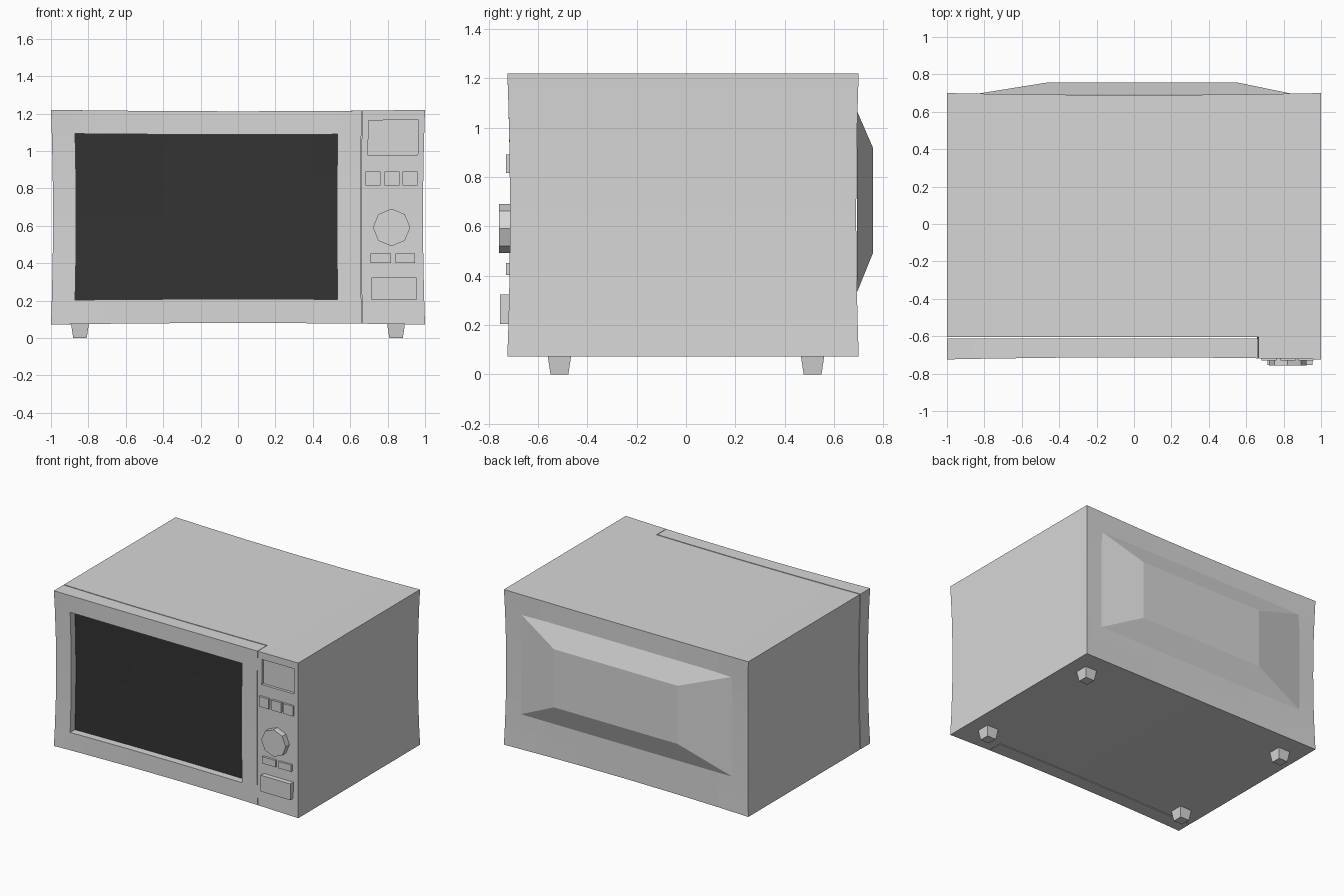
import bpy, bmesh, math
from mathutils import Vector

if "Cube" in bpy.data.objects:
    bpy.data.objects.remove(bpy.data.objects["Cube"])


def material(name, v):
    m = bpy.data.materials.new(name)
    m.diffuse_color = (v, v, v, 1)
    m.use_nodes = True
    m.node_tree.nodes["Principled BSDF"].inputs["Base Color"].default_value = m.diffuse_color
    return m


GREY = material("casing grey", 0.68)
DARK = material("dark glass", 0.033)
Z0, Z1 = 0.072, 1.22
ZC, ZH = (Z0 + Z1) / 2, (Z1 - Z0) / 2


def finish(name, bm, mats=(GREY,)):
    bmesh.ops.recalc_face_normals(bm, faces=bm.faces)
    mesh = bpy.data.meshes.new(name)
    bm.to_mesh(mesh)
    bm.free()
    for m in mats:
        mesh.materials.append(m)
    ob = bpy.data.objects.new(name, mesh)
    bpy.context.collection.objects.link(ob)
    return ob


def pinch(co):
    """Draw the middle of every side slightly inwards."""
    ux, uz = min(1, abs(co.x)), min(1, abs(co.z - ZC) / ZH)
    x = co.x * (1 - 0.011 * (1 - uz ** 2))
    z = ZC + (co.z - ZC) * (1 - 0.014 * (1 - ux ** 2))
    y = co.y
    if abs(y) > 0.63:
        y *= 1 - 0.015 * (1 - ux ** 2 * uz ** 2)
    return Vector((x, y, z))


def casing(name, profile, recess, depth, mats=(GREY,)):
    """Plan profile extruded upwards, with a recess in the front, then pinched."""
    bm = bmesh.new()
    base = bm.faces.new([bm.verts.new((x, y, Z0)) for x, y in profile])
    top = bmesh.ops.extrude_face_region(bm, geom=[base], use_keep_orig=True)
    bmesh.ops.translate(bm, vec=(0, 0, Z1 - Z0),
                        verts=[g for g in top["geom"] if isinstance(g, bmesh.types.BMVert)])
    x0, x1, z0, z1 = recess
    cuts = [((x, 0, 0), (1, 0, 0)) for x in (-0.75, -0.4, 0, 0.4, 0.665, x0, x1)]
    cuts += [((0, 0, z), (0, 0, 1)) for z in (0.22, 0.42, ZC, 0.87, 1.07, z0, z1)]
    cuts.append(((0, -0.605, 0), (0, 1, 0)))
    for co, no in cuts:
        bmesh.ops.bisect_plane(bm, geom=bm.verts[:] + bm.edges[:] + bm.faces[:],
                               dist=1e-5, plane_co=co, plane_no=no)
    bmesh.ops.recalc_face_normals(bm, faces=bm.faces)
    # sink the recess into the front
    hole = []
    for f in bm.faces:
        c = f.calc_center_median()
        if c.y < -0.72 and x0 < c.x < x1 and z0 < c.z < z1:
            hole.append(f)
    out = bmesh.ops.extrude_face_region(bm, geom=hole)["geom"]
    floor = [g for g in out if isinstance(g, bmesh.types.BMFace)]
    bmesh.ops.translate(bm, vec=(0, depth, 0),
                        verts=[g for g in out if isinstance(g, bmesh.types.BMVert)])
    for f in floor:
        f.material_index = len(mats) - 1
    bmesh.ops.delete(bm, geom=[f for f in hole if f.is_valid], context='FACES')
    for v in bm.verts:
        v.co = pinch(v.co)
    return finish(name, bm, mats)


def frustum(name, lower, upper):
    """Solid between two rings of points."""
    bm = bmesh.new()
    a = [bm.verts.new(p) for p in lower]
    b = [bm.verts.new(p) for p in upper]
    bm.faces.new(a)
    bm.faces.new(b)
    for i in range(len(a)):
        j = (i + 1) % len(a)
        bm.faces.new((a[i], a[j], b[j], b[i]))
    return finish(name, bm)


def rect(x0, x1, z0, z1, y):
    return [(x0, y, z0), (x1, y, z0), (x1, y, z1), (x0, y, z1)]


def square(cx, cy, r, z):
    return [(cx - r, cy - r, z), (cx + r, cy - r, z), (cx + r, cy + r, z), (cx - r, cy + r, z)]


# main casing with control column and sunken display
casing("casing", [(-1, 0.7), (1, 0.7), (1, -0.724), (0.665, -0.724), (0.665, -0.605), (-1, -0.605)],
       (0.7, 0.968, 0.978, 1.167), 0.02)

# door with sunken dark window
casing("door", [(-1, -0.612), (0.662, -0.612), (0.662, -0.724), (-1, -0.724)],
       (-0.875, 0.535, 0.202, 1.094), 0.055, (GREY, DARK))

# rear bulge
frustum("rear_housing", rect(-0.866, 0.866, 0.33, 1.07, 0.692), rect(-0.46, 0.55, 0.49, 0.92, 0.757))

# push buttons: x range, z range, front depth
BUTTONS = {
    "button_left": (0.681, 0.762, 0.816, 0.891, -0.73),
    "button_middle": (0.783, 0.863, 0.816, 0.891, -0.73),
    "button_right": (0.879, 0.96, 0.816, 0.891, -0.73),
    "small_button_left": (0.708, 0.817, 0.402, 0.452, -0.73),
    "small_button_right": (0.842, 0.945, 0.402, 0.452, -0.73),
    "door_release": (0.713, 0.955, 0.204, 0.324, -0.753),
}
for name, (x0, x1, z0, z1, y) in BUTTONS.items():
    frustum(name, rect(x0, x1, z0, z1, -0.69), rect(x0, x1, z0, z1, y))

# eight-sided timer knob
dial = [(0.821 + 0.1 * math.cos(math.tau * i / 8), 0.591 + 0.1 * math.sin(math.tau * i / 8))
        for i in range(8)]
frustum("knob", [(x, -0.69, z) for x, z in dial], [(x, -0.757, z) for x, z in dial])

# tapered square feet
for sx, side in ((-1, "left"), (1, "right")):
    for cy, end in ((-0.513, "front"), (0.513, "back")):
        cx = sx * 0.845
        frustum(f"{end}_{side}_foot", square(cx, cy, 0.036, 0), square(cx, cy, 0.05, 0.09))
